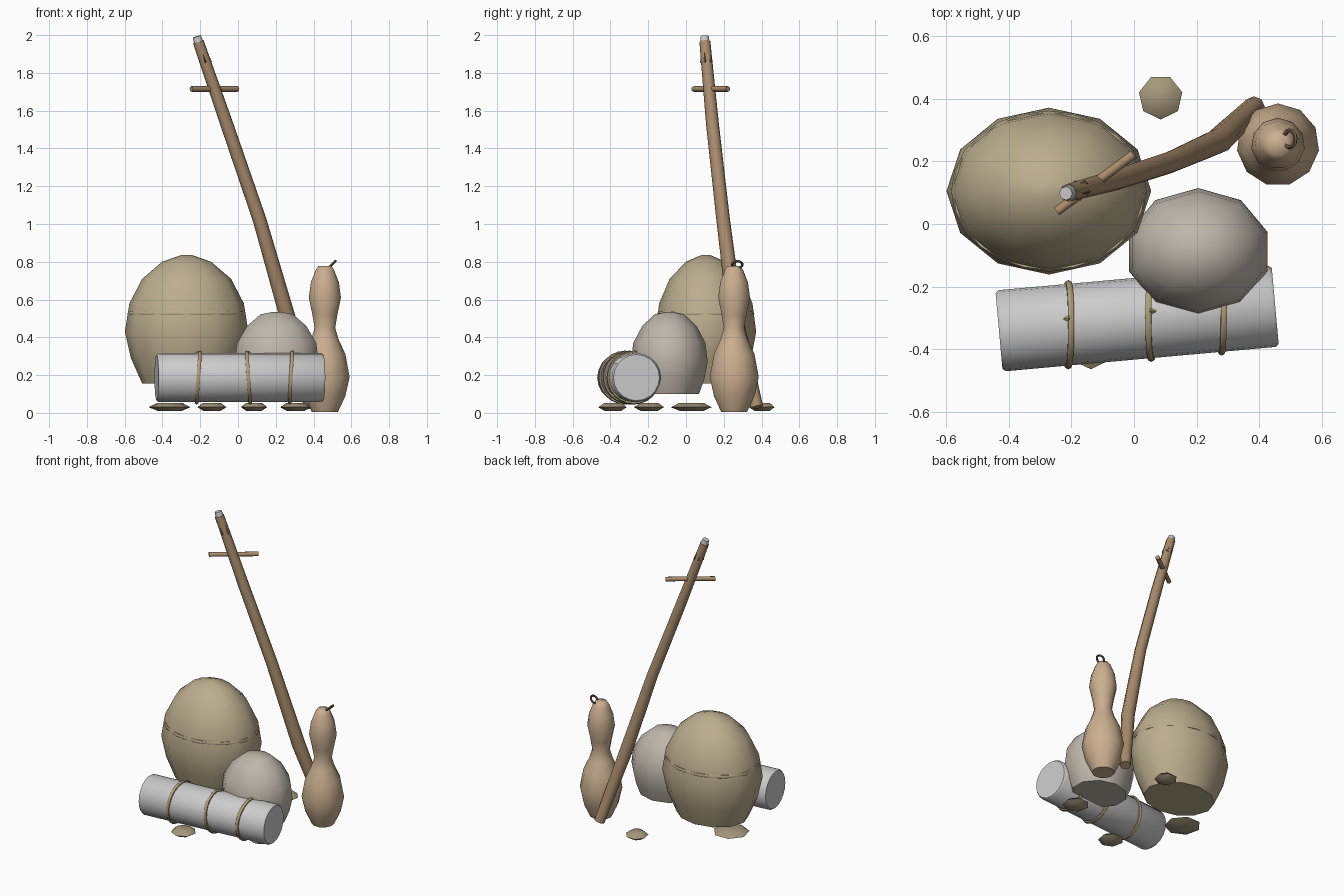
import bpy, bmesh, math
from mathutils import Vector, Matrix

if "Cube" in bpy.data.objects:
    bpy.data.objects.remove(bpy.data.objects["Cube"])


def material(name, col):
    m = bpy.data.materials.new(name)
    m.diffuse_color = (*col, 1)
    m.use_nodes = True
    m.node_tree.nodes["Principled BSDF"].inputs["Base Color"].default_value = m.diffuse_color
    return m


CANVAS = material("canvas", (0.50, 0.42, 0.27))
CLOTH = material("cloth", (0.52, 0.47, 0.41))
GOURD = material("gourd_skin", (0.60, 0.43, 0.28))
WOOD = material("wood", (0.40, 0.26, 0.15))
DARK = material("dark_wood", (0.16, 0.10, 0.06))
ROPE = material("rope", (0.42, 0.34, 0.19))
STONE = material("stone", (0.38, 0.31, 0.20))


def finish(name, bm, mat=None, angle=60):
    bmesh.ops.recalc_face_normals(bm, faces=bm.faces)
    me = bpy.data.meshes.new(name)
    bm.to_mesh(me)
    bm.free()
    ob = bpy.data.objects.new(name, me)
    bpy.context.collection.objects.link(ob)
    if mat:
        me.materials.append(mat)
    if angle:
        bpy.ops.object.select_all(action='DESELECT')
        bpy.context.view_layer.objects.active = ob
        ob.select_set(True)
        bpy.ops.object.shade_smooth_by_angle(angle=math.radians(angle))
    return ob


def skin(bm, rings, closed=False):
    n = len(rings[0])
    pairs = list(zip(rings, rings[1:])) + ([(rings[-1], rings[0])] if closed else [])
    for a, b in pairs:
        for i in range(n):
            j = (i + 1) % n
            bm.faces.new((a[i], a[j], b[j], b[i]))
    if not closed:
        bm.faces.new(rings[0])
        bm.faces.new(rings[-1])


def lathe(name, profile, center, sides, mat, ys=1.0, phase=0.0, angle=60):
    bm = bmesh.new()
    rings = []
    for r, z in profile:
        rings.append([bm.verts.new((center[0] + r * math.cos(phase + math.tau * i / sides),
                                    center[1] + r * ys * math.sin(phase + math.tau * i / sides), z))
                      for i in range(sides)])
    skin(bm, rings)
    return finish(name, bm, mat, angle)


def tube(name, pts, radii, sides, mat, angle=50):
    bm = bmesh.new()
    pts = [Vector(p) for p in pts]
    rings = []
    for k, p in enumerate(pts):
        d = (pts[min(k + 1, len(pts) - 1)] - pts[max(k - 1, 0)]).normalized()
        ref = Vector((0, 1, 0)) if abs(d.y) < 0.9 else Vector((1, 0, 0))
        u = d.cross(ref).normalized()
        v = d.cross(u)
        rings.append([bm.verts.new(p + radii[k] * (u * math.cos(math.tau * i / sides) + v * math.sin(math.tau * i / sides)))
                      for i in range(sides)])
    skin(bm, rings)
    return finish(name, bm, mat, angle)


def ring(name, center, rot, rx, ry, minor, mat, n=24, m=6):
    bm = bmesh.new()
    rings = []
    for i in range(n):
        a = math.tau * i / n
        rings.append([bm.verts.new(((rx + minor * math.cos(math.tau * j / m)) * math.cos(a),
                                    (ry + minor * math.cos(math.tau * j / m)) * math.sin(a),
                                    minor * math.sin(math.tau * j / m))) for j in range(m)])
    skin(bm, rings, True)
    bm.transform(Matrix.Translation(center) @ rot)
    return finish(name, bm, mat)


# big canvas sack with a sunken seam cord
lathe("big_sack", [(0.235, 0.155), (0.295, 0.29), (0.327, 0.43), (0.303, 0.58), (0.235, 0.71), (0.13, 0.80), (0.03, 0.835)],
      (-0.272, 0.105), 12, CANVAS, 0.815)
ring("sack_seam", (-0.272, 0.105, 0.527), Matrix(), 0.301, 0.246, 0.011, CANVAS)

# small cloth sack
lathe("small_sack", [(0.18, 0.10), (0.213, 0.18), (0.233, 0.27), (0.22, 0.37), (0.165, 0.46), (0.09, 0.522), (0.02, 0.535)],
      (0.205, -0.088), 10, CLOTH, 0.87, math.pi / 2)

# bedroll with softened ends
axis = Vector((0.89, 0.08, 0)).normalized()
mid = Vector((0.01, -0.302, 0.187))
tube("bedroll", [mid + axis * t for t in (-0.443, -0.432, 0.432, 0.443)],
     [0.122, 0.13, 0.13, 0.122], 20, None)

# cords around the bedroll, each with a small knot
for k, x in enumerate((-0.21, 0.055, 0.28)):
    y = mid.y + (x - mid.x) * axis.y / axis.x
    rot = Matrix.Rotation(math.radians(90 + (4, -4, 3)[k]), 4, 'Y')
    ring(f"bedroll_cord_{k}", (x, y, 0.187), rot, 0.132, 0.132, 0.011, ROPE)
    tube(f"cord_knot_{k}", [(x - 0.014, y + 0.02, 0.315), (x, y + 0.02, 0.318), (x + 0.014, y + 0.02, 0.315)],
         [0.004, 0.011, 0.004], 6, ROPE)

# bottle gourd and its stem loop
lathe("gourd", [(0.07, 0.005), (0.11, 0.09), (0.132, 0.19), (0.11, 0.31), (0.073, 0.39), (0.055, 0.45), (0.067, 0.52),
                (0.086, 0.61), (0.075, 0.69), (0.05, 0.755), (0.035, 0.778)],
      (0.46, 0.253), 11, GOURD, 1.0, math.pi / 2)
ring("gourd_loop", (0.497, 0.272, 0.785), Matrix.Rotation(math.radians(-45), 4, 'Y'), 0.027, 0.027, 0.007, DARK, 12, 5)

# bent walking staff
tube("staff", [(0.385, 0.375, 0.03), (0.27, 0.265, 0.48), (0.115, 0.197, 1.02), (-0.06, 0.14, 1.53), (-0.21, 0.10, 1.965)],
     [0.034, 0.042, 0.036, 0.034, 0.029], 8, WOOD)
tube("staff_cap", [(-0.206, 0.101, 1.955), (-0.218, 0.098, 1.993)], [0.026, 0.022], 8, None)
tube("staff_crossbar", [(-0.247, 0.04, 1.715), (-0.002, 0.222, 1.715)], [0.015, 0.015], 8, WOOD)

# carved dark notches near the staff top
low, high = Vector((-0.171, 0.11, 1.855)), Vector((-0.194, 0.104, 1.925))
for k in range(5):
    a = math.tau * k / 5 - math.pi / 2
    out = Vector((math.cos(a), math.sin(a), 0)) * 0.024
    tube(f"staff_notch_{k}", [low + out, high + out], [0.011, 0.002], 4, DARK, 0)

# flat pebbles underneath
for k, (x, y, r) in enumerate(((-0.362, 0.033, 0.113), (-0.138, -0.385, 0.079), (0.085, 0.405, 0.071), (0.305, -0.192, 0.083))):
    lathe(f"pebble_{k}", [(r * 0.55, 0.009), (r, 0.03), (r * 0.6, 0.053)], (x, y), 7, STONE, 1.0, math.pi / 2 + 0.45, 60)
